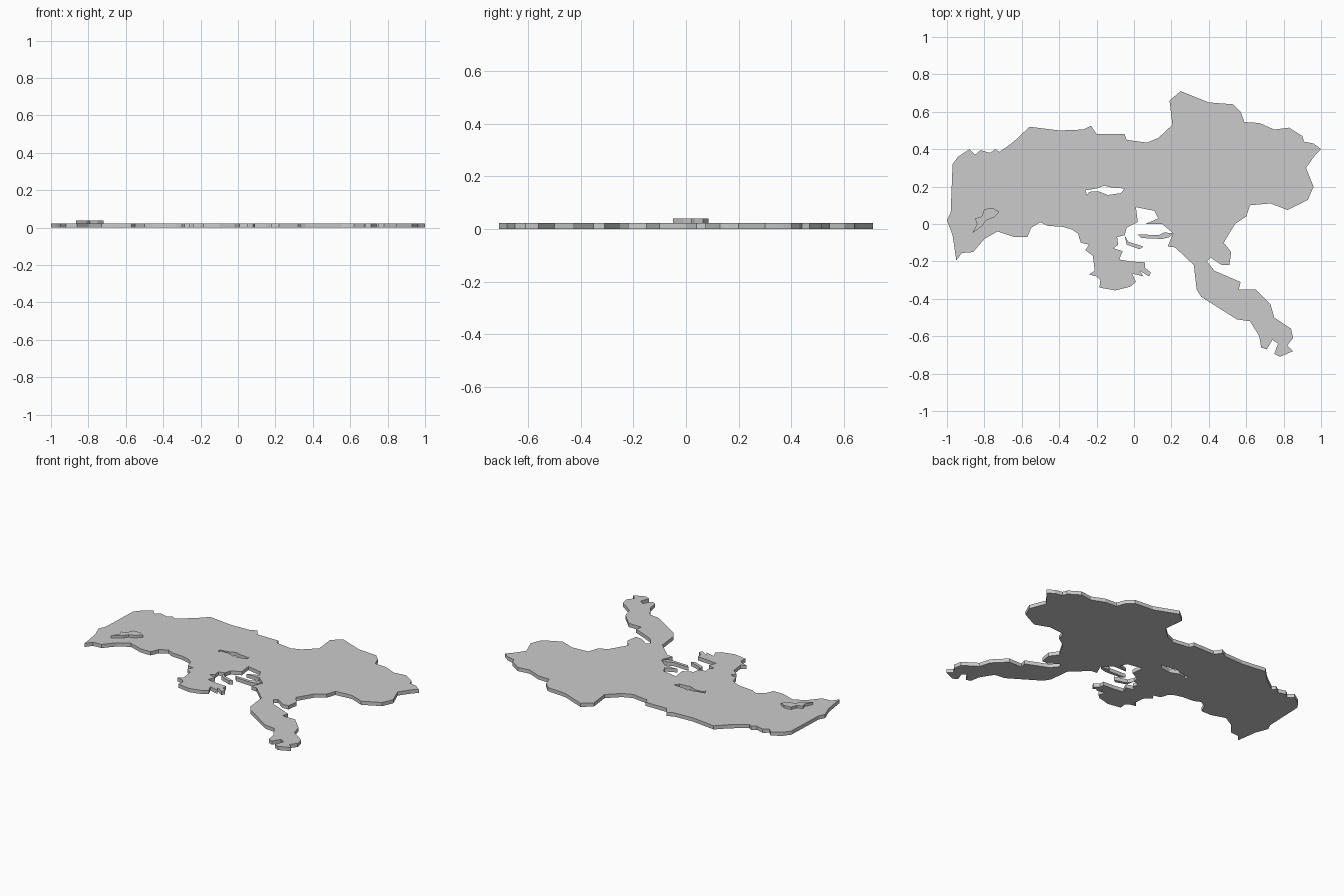
import bpy
import bmesh
from mathutils import Vector
from mathutils.geometry import tessellate_polygon

TOP = 0.0235      # thickness of the base slab
RELIEF = 0.0395   # top of the raised patch


def plate(name, outline, z0, z1, holes=()):
    """Extrude a flat outline (with optional holes) between two heights."""
    loops = [[Vector((x, y, z0)) for x, y in loop] for loop in (outline, *holes)]
    tris = tessellate_polygon(loops)
    bm = bmesh.new()
    verts = [bm.verts.new(p) for loop in loops for p in loop]
    for tri in tris:
        bm.faces.new([verts[i] for i in tri])
    bmesh.ops.recalc_face_normals(bm, faces=bm.faces)
    ext = bmesh.ops.extrude_face_region(bm, geom=bm.faces[:], use_keep_orig=True)
    top = [v for v in ext["geom"] if isinstance(v, bmesh.types.BMVert)]
    bmesh.ops.translate(bm, verts=top, vec=(0, 0, z1 - z0))
    bmesh.ops.recalc_face_normals(bm, faces=bm.faces)
    mesh = bpy.data.meshes.new(name)
    bm.to_mesh(mesh)
    bm.free()
    obj = bpy.data.objects.new(name, mesh)
    bpy.context.collection.objects.link(obj)
    return obj


# Mainland, clockwise from the western tip, with an inland lake cut through
mainland = [
    (-1, .02), (-.98, .06), (-.97, .32), (-.94, .36), (-.88, .40), (-.85, .37),
    (-.82, .395), (-.77, .38), (-.74, .40), (-.72, .385), (-.67, .42), (-.62, .46),
    (-.56, .52), (-.40, .50), (-.27, .505), (-.23, .525), (-.20, .48), (-.05, .48),
    (-.04, .45), (.07, .435), (.13, .46), (.205, .53), (.19, .66), (.25, .71),
    (.40, .65), (.53, .64), (.57, .60), (.59, .545), (.67, .54), (.75, .505),
    (.83, .515), (.90, .47), (.91, .44), (.96, .43), (1, .40), (.97, .37),
    (.92, .30), (.96, .20), (.93, .13), (.82, .075), (.73, .11), (.62, .10),
    (.60, .04), (.54, 0), (.48, -.10), (.52, -.15), (.51, -.22), (.47, -.22),
    (.41, -.18), (.39, -.20), (.32, -.22), (.22, -.125), (.18, -.12), (.21, -.05),
    (.15, 0), (.06, 0), (.13, .03), (.11, .07), (.01, .09), (.02, .01),
    (-.04, -.02), (-.05, -.06), (-.33, -.03), (-.38, -.015), (-.46, -.01),
    (-.50, .01), (-.55, -.02), (-.57, -.07), (-.64, -.07), (-.73, -.04),
    (-.80, -.08), (-.86, -.15), (-.92, -.155), (-.95, -.195), (-.97, -.06)]
lake = [(-.26, .18), (-.20, .19), (-.16, .205), (-.12, .195), (-.05, .19),
        (-.07, .165), (-.14, .155), (-.19, .175), (-.24, .172), (-.25, .155)]
plate("mainland", mainland, 0, TOP, [lake])

# Southern cape with its ragged inlets
plate("south_cape", [
    (-.33, -.03), (-.05, -.06), (-.09, -.07), (-.085, -.11), (-.11, -.13),
    (-.06, -.145), (-.08, -.19), (-.02, -.20), (.06, -.205), (.06, -.235),
    (.09, -.26), (.08, -.28), (.03, -.25), (.05, -.28), (-.01, -.265),
    (.01, -.31), (-.02, -.335), (-.10, -.355), (-.185, -.34), (-.18, -.30),
    (-.20, -.28), (-.24, -.27), (-.21, -.25), (-.22, -.17), (-.26, -.14),
    (-.24, -.11), (-.285, -.10), (-.30, -.05)], 0, TOP)

# South-eastern peninsula
plate("south_east_peninsula", [
    (.39, -.20), (.43, -.25), (.57, -.31), (.56, -.35), (.65, -.35), (.73, -.43),
    (.75, -.50), (.84, -.56), (.85, -.61), (.82, -.65), (.85, -.68), (.78, -.71),
    (.75, -.695), (.77, -.64), (.74, -.62), (.71, -.67), (.68, -.66), (.67, -.60),
    (.62, -.52), (.55, -.51), (.36, -.39), (.335, -.35), (.32, -.22)], 0, TOP)

# Narrow spits in the bay
plate("bay_spit", [(.21, -.05), (.16, -.045), (.13, -.06), (.02, -.055),
                   (.04, -.075), (.15, -.08), (.19, -.07)], 0, TOP)
plate("cape_spit", [(-.05, -.06), (-.03, -.095), (.05, -.12), (.03, -.135),
                    (-.04, -.11)], 0, TOP)

# Raised patch in the west
plate("raised_patch", [
    (-.865, -.05), (-.84, 0), (-.85, .03), (-.815, .04), (-.80, .08),
    (-.755, .085), (-.72, .065), (-.75, .035), (-.79, .02), (-.81, -.01)],
    TOP, RELIEF)
